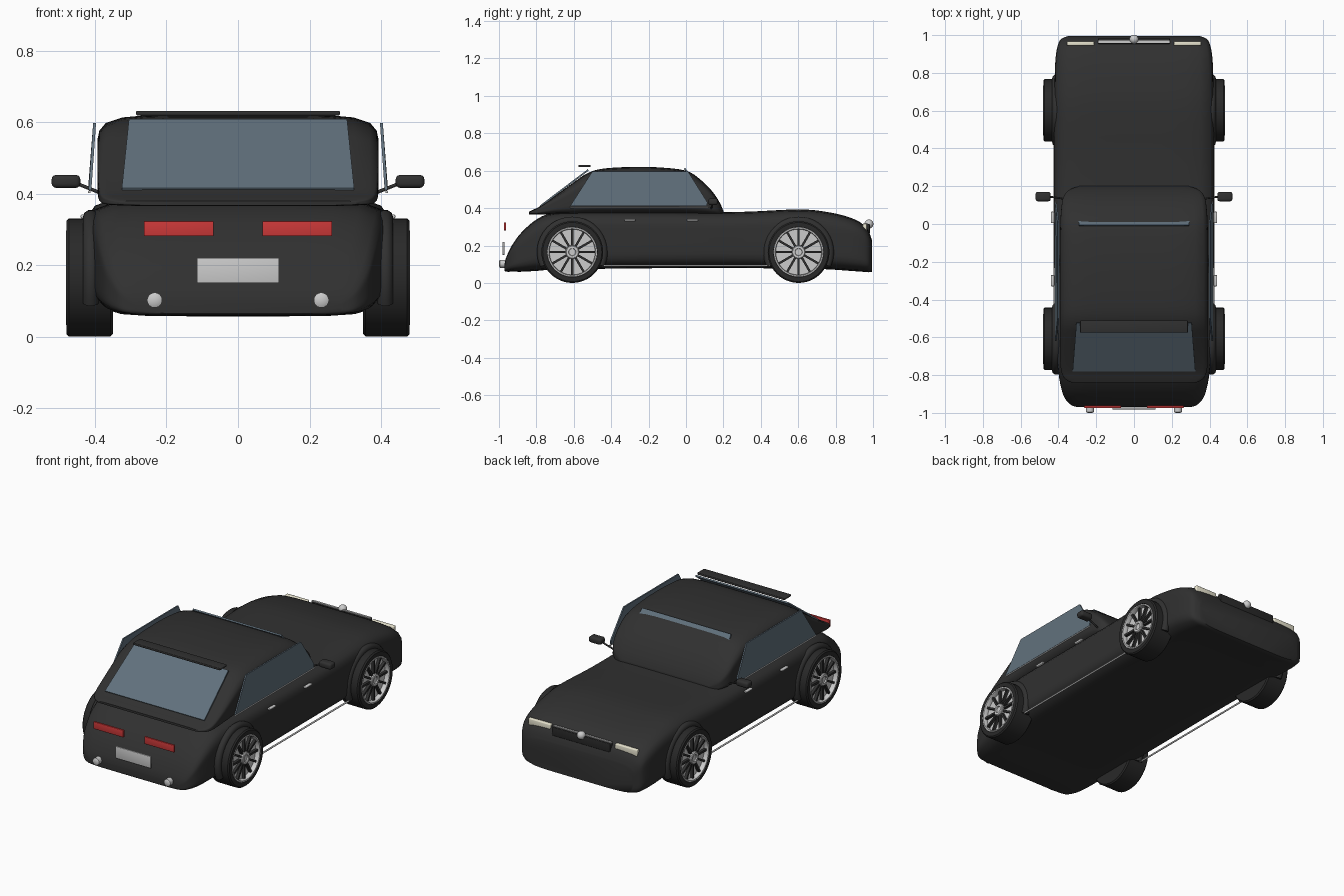
import bpy, bmesh, math
from mathutils import Vector

if "Cube" in bpy.data.objects:
    bpy.data.objects.remove(bpy.data.objects["Cube"])


def mat(name, r, g, b):
    m = bpy.data.materials.new(name)
    m.diffuse_color = (r, g, b, 1)
    m.use_nodes = True
    m.node_tree.nodes["Principled BSDF"].inputs["Base Color"].default_value = m.diffuse_color
    return m


PAINT = mat("dark_paint", .03, .03, .03)
RUBBER = mat("rubber", .022, .022, .022)
GLASS = mat("tinted_glass", .12, .165, .205)
CHROME = mat("chrome", .62, .62, .62)
RED = mat("red_lens", .6, .04, .04)
CREAM = mat("cream_lens", .8, .77, .62)


def finish(bm, name, m, angle=35):
    bmesh.ops.recalc_face_normals(bm, faces=bm.faces)
    me = bpy.data.meshes.new(name)
    bm.to_mesh(me)
    bm.free()
    ob = bpy.data.objects.new(name, me)
    bpy.context.collection.objects.link(ob)
    me.materials.append(m)
    bpy.ops.object.select_all(action='DESELECT')
    ob.select_set(True)
    bpy.context.view_layer.objects.active = ob
    bpy.ops.object.shade_smooth_by_angle(angle=math.radians(angle))
    return ob


def box(name, c, size, m, bevel=0.0, rot_x=0.0):
    bm = bmesh.new()
    bmesh.ops.create_cube(bm, size=1)
    bmesh.ops.scale(bm, vec=size, verts=bm.verts)
    if bevel:
        bmesh.ops.bevel(bm, geom=bm.edges[:], offset=bevel, segments=3, profile=.5, affect='EDGES')
    ob = finish(bm, name, m)
    ob.location = c
    ob.rotation_euler.x = rot_x
    return ob


def panel(name, pts, thick, m):
    """Flat polygon given a thickness along a vector."""
    bm = bmesh.new()
    f = bm.faces.new([bm.verts.new(p) for p in pts])
    ext = bmesh.ops.extrude_face_region(bm, geom=[f], use_keep_orig=True)
    bmesh.ops.translate(bm, vec=thick, verts=[v for v in ext["geom"] if isinstance(v, bmesh.types.BMVert)])
    return finish(bm, name, m)


def bridge(bm, rings, closed_ends=True):
    for a, b in zip(rings, rings[1:]):
        n = len(a)
        for i in range(n):
            bm.faces.new((a[i], a[(i + 1) % n], b[(i + 1) % n], b[i]))
    if closed_ends:
        bm.faces.new(rings[0])
        bm.faces.new(rings[-1])


def loft(name, stations, power, m, steps=4, n=48):
    """Rounded-box sections (y, half width, bottom, top), smoothly interpolated along y."""
    S = [Vector(s) for s in stations]
    path = []
    for i in range(len(S) - 1):
        p0, p1, p2, p3 = S[max(i - 1, 0)], S[i], S[i + 1], S[min(i + 2, len(S) - 1)]
        for k in range(steps):
            t = k / steps
            path.append(.5 * (2 * p1 + (p2 - p0) * t + (2 * p0 - 5 * p1 + 4 * p2 - p3) * t * t
                              + (3 * p1 - p0 - 3 * p2 + p3) * t ** 3))
    path.append(S[-1])
    bm = bmesh.new()
    rings = []
    for y, hw, zb, zt in path:
        ring = []
        for i in range(n):
            a = 2 * math.pi * (i + .5) / n
            c, s = math.cos(a), math.sin(a)
            r = (abs(c) ** power + abs(s) ** power) ** (-1 / power)
            ring.append(bm.verts.new((hw * c * r, y, (zb + zt) / 2 + (zt - zb) / 2 * s * r)))
        rings.append(ring)
    bridge(bm, rings)
    return finish(bm, name, m, 50)


def lathe(name, profile, centre, m, side=1, n=48):
    """Profile of (radius, x) spun about the x axis."""
    bm = bmesh.new()
    rings = [[bm.verts.new((side * x, r * math.cos(2 * math.pi * i / n), r * math.sin(2 * math.pi * i / n)))
              for i in range(n)] for r, x in profile]
    bridge(bm, rings)
    ob = finish(bm, name, m)
    ob.location = centre
    return ob


def tube(name, pts, radius, m):
    cu = bpy.data.curves.new(name, 'CURVE')
    cu.dimensions = '3D'
    cu.bevel_depth = radius
    cu.bevel_resolution = 3
    cu.use_fill_caps = True
    sp = cu.splines.new('POLY')
    sp.points.add(len(pts) - 1)
    for p, q in zip(sp.points, pts):
        p.co = (*q, 1)
    ob = bpy.data.objects.new(name, cu)
    bpy.context.collection.objects.link(ob)
    cu.materials.append(m)
    return ob


def ball(name, c, r, m):
    bm = bmesh.new()
    bmesh.ops.create_uvsphere(bm, u_segments=24, v_segments=12, radius=r)
    ob = finish(bm, name, m)
    ob.location = c
    return ob


# Main body and cabin
loft("body", [(-.97, .29, .065, .10), (-.96, .33, .06, .14), (-.925, .365, .06, .21), (-.87, .385, .06, .28),
              (-.79, .40, .065, .345), (-.7, .41, .072, .375), (-.5, .42, .075, .383), (0, .423, .08, .38),
              (.3, .423, .08, .38), (.6, .423, .075, .393), (.75, .42, .073, .38), (.87, .416, .065, .352),
              (.94, .405, .06, .318), (.977, .388, .057, .275), (.995, .35, .06, .225)], 6.5, PAINT)
loft("cabin", [(-.84, .33, .367, .38), (-.82, .365, .366, .39), (-.78, .385, .365, .41), (-.7, .392, .365, .465),
               (-.6, .393, .36, .538), (-.53, .393, .36, .585), (-.45, .393, .36, .61), (-.3, .393, .36, .62),
               (-.15, .393, .36, .618), (0, .39, .36, .6), (.08, .385, .36, .55), (.14, .375, .36, .49),
               (.18, .345, .36, .43), (.2, .29, .36, .385)], 6, PAINT)

# Front and rear glass
panel("rear_window", [(-.325, -.78, .415), (.325, -.78, .415), (.305, -.525, .608), (-.305, -.525, .608)],
      (0, .004, -.008), GLASS)
panel("windscreen", [(-.32, .16, .41), (.32, .16, .41), (.29, -.005, .615), (-.29, -.005, .615)],
      (0, -.006, -.006), GLASS)
# Roof spoiler
box("roof_spoiler", (0, -.543, .625), (.57, .065, .013), PAINT, .004)

# Grille, badge-free nose ornament, number plate
box("grille", (0, .968, .29), (.38, .03, .05), RUBBER, .004)
box("grille_trim", (0, .965, .317), (.38, .012, .007), CHROME)
ball("nose_ornament", (0, .978, .315), .024, CHROME)
box("rear_plate", (0, -.976, .185), (.23, .01, .07), CHROME, .002)

for s, side in ((1, "right"), (-1, "left")):
    # Side glass with chrome trim
    panel(side + "_window", [(s * .41, -.62, .41), (s * .41, .11, .41), (s * .41, .115, .43), (s * .397, .01, .597),
                             (s * .397, -.5, .597)], (s * .008, 0, 0), GLASS)
    tube(side + "_window_trim", [(s * .416, -.62, .405), (s * .416, .12, .405)], .004, CHROME)
    tube(side + "_sill_trim", [(s * .422, -.45, .092), (s * .422, .45, .092)], .005, CHROME)
    # Door handles
    for y in (-.3, .035):
        box(side + "_door_handle", (s * .431, y, .336), (.018, .06, .011), CHROME, .004)
    # Wing mirror and stem
    box(side + "_wing_mirror", (s * .481, .145, .434), (.08, .05, .036), PAINT, .012)
    tube(side + "_mirror_stem", [(s * .38, .135, .40), (s * .45, .145, .428)], .005, PAINT)
    # Lamps and exhaust
    box(side + "_headlight", (s * .283, .956, .297), (.145, .022, .04), CREAM, .005)
    box(side + "_tail_light", (s * .166, -.968, .302), (.195, .012, .042), RED, .002)
    ex = lathe(side + "_exhaust", [(.012, 0), (.021, .005), (.021, .05), (.012, .055)], (s * .233, -1, .102), CHROME)
    ex.rotation_euler.z = math.pi / 2
    # Wheels and arches
    for yc, end in ((-.608, "rear"), (.602, "front")):
        name = end + "_" + side
        c = (0, yc, .165)
        lathe(name + "_tyre", [(.05, .35), (.158, .35), (.165, .357), (.165, .473), (.158, .48), (.134, .48),
                               (.128, .455), (.02, .452)], c, RUBBER, s)
        lathe(name + "_rim_ring", [(.122, .455), (.122, .476), (.125, .481), (.132, .481), (.135, .476), (.135, .455)],
              c, CHROME, s)
        lathe(name + "_hub", [(.036, .452), (.036, .477), (.032, .481), (.02, .481), (.018, .474), (.004, .474)],
              c, CHROME, s)
        for k in range(12):
            a = 2 * math.pi * k / 12
            box(name + "_spoke", (s * .462, yc + .078 * math.cos(a), .165 + .078 * math.sin(a)), (.018, .094, .012),
                PAINT, 0, a)
        arc = [math.radians(-25 + 230 * i / 36) for i in range(37)]
        tube(name + "_arch", [(s * .412, yc + .168 * math.cos(a), .165 + .168 * math.sin(a)) for a in arc],
             .022, PAINT)
